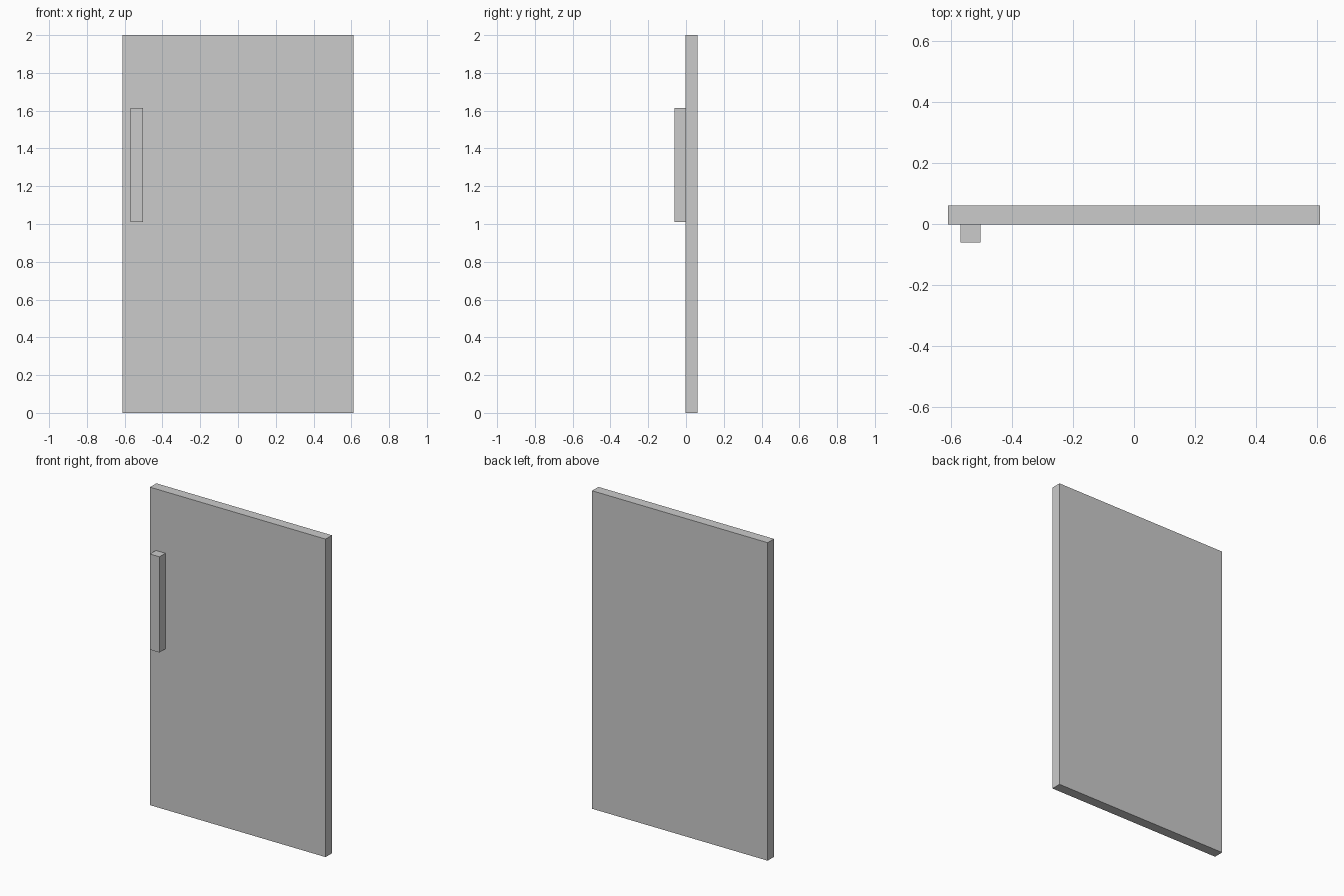
import bpy

if "Cube" in bpy.data.objects:
    bpy.data.objects.remove(bpy.data.objects["Cube"])


def box(name, lo, hi):
    """Axis-aligned box between two corners."""
    bpy.ops.mesh.primitive_cube_add(size=1)
    ob = bpy.context.object
    ob.name = name
    for v in ob.data.vertices:
        v.co = [l + (c + 0.5) * (h - l) for l, h, c in zip(lo, hi, v.co)]
    return ob


# Door slab
box("door_panel", (-0.611, -0.002, 0), (0.611, 0.061, 2))

# Upright pull handle on the front, near the left edge
box("door_handle", (-0.57, -0.061, 1.011), (-0.504, -0.002, 1.613))
